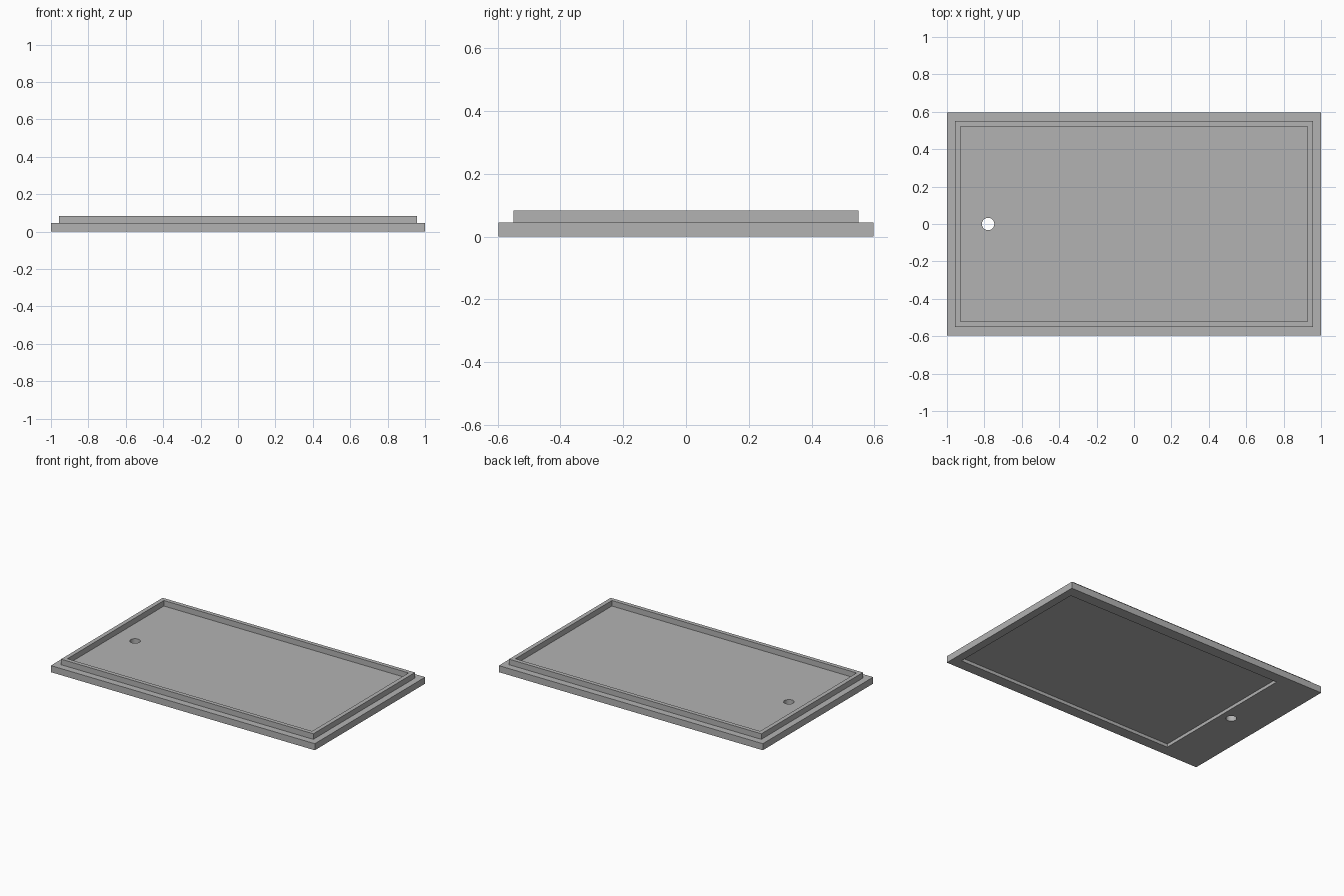
import bpy

default_cube = bpy.data.objects.get("Cube")
if default_cube:
    bpy.data.objects.remove(default_cube, do_unlink=True)

# One flat grey for the whole lid
GREY = (0.45, 0.45, 0.45, 1.0)
grey = bpy.data.materials.new("plain grey")
grey.use_nodes = True
grey.diffuse_color = GREY
grey.node_tree.nodes["Principled BSDF"].inputs["Base Color"].default_value = GREY

BASE_TOP, RIM_TOP = 0.045, 0.083


def box(name, x0, x1, half_y, z0, z1):
    bpy.ops.mesh.primitive_cube_add(size=1, location=((x0 + x1) / 2, 0, (z0 + z1) / 2))
    obj = bpy.context.object
    obj.name = name
    obj.scale = (x1 - x0, 2 * half_y, z1 - z0)
    bpy.ops.object.transform_apply(location=True, rotation=False, scale=True)
    obj.data.materials.append(grey)
    return obj


def cut(target, cutter):
    cutter.hide_render = True
    mod = target.modifiers.new("cut", 'BOOLEAN')
    mod.operation = 'DIFFERENCE'
    mod.solver = 'EXACT'
    mod.object = cutter
    bpy.context.view_layer.objects.active = target
    bpy.ops.object.modifier_apply(modifier=mod.name)
    bpy.data.objects.remove(cutter, do_unlink=True)


# Base plate with a shallow pocket underneath and a round through hole
base = box("base_plate", -1, 1, 0.597, 0, BASE_TOP)
cut(base, box("pocket_cutter", -0.705, 0.945, 0.522, -0.1, 0.022))
bpy.ops.mesh.primitive_cylinder_add(vertices=48, radius=0.033, depth=0.4,
                                    location=(-0.78, 0, 0))
hole = bpy.context.object
hole.name = "hole_cutter"
hole.data.materials.append(grey)
cut(base, hole)

# Thin raised rim standing on the plate
rim = box("raised_rim", -0.956, 0.956, 0.55, BASE_TOP, RIM_TOP)
cut(rim, box("rim_cutter", -0.927, 0.927, 0.522, -0.1, 0.3))

# Smooth hole wall, sharp box edges
bpy.ops.object.select_all(action='DESELECT')
base.select_set(True)
bpy.context.view_layer.objects.active = base
bpy.ops.object.shade_smooth_by_angle()
